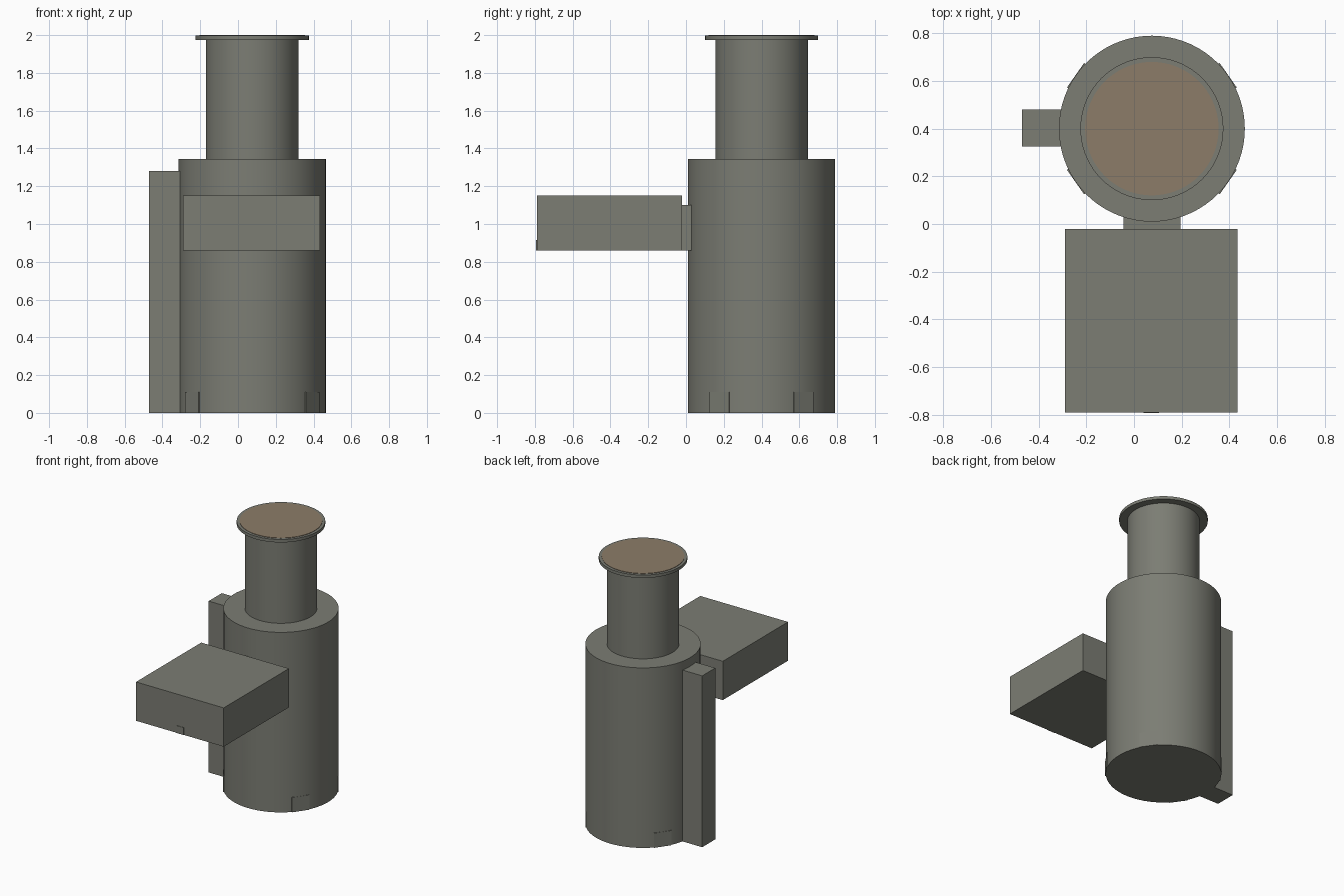
import bpy
import math

cube = bpy.data.objects.get("Cube")
if cube:
    bpy.data.objects.remove(cube, do_unlink=True)

CX, CY = 0.075, 0.40  # tower axis


def material(name, rgb):
    m = bpy.data.materials.new(name)
    m.use_nodes = True
    m.diffuse_color = (*rgb, 1)
    m.node_tree.nodes["Principled BSDF"].inputs["Base Color"].default_value = (*rgb, 1)
    return m


grey = material("warm grey", (0.2, 0.205, 0.174))
brown = material("dull brown", (0.262, 0.202, 0.138))


def finish(name, mat):
    ob = bpy.context.object
    ob.name = name
    ob.data.materials.append(mat)
    return ob


def cylinder(name, radius, z0, z1, mat=grey):
    bpy.ops.mesh.primitive_cylinder_add(vertices=72, radius=radius, depth=z1 - z0,
                                        location=(CX, CY, (z0 + z1) / 2))
    bpy.ops.object.shade_smooth_by_angle(angle=math.radians(30))
    return finish(name, mat)


def box(name, x, y, z, mat=grey):
    bpy.ops.mesh.primitive_cube_add(size=1, location=[sum(r) / 2 for r in (x, y, z)])
    ob = finish(name, mat)
    ob.scale = [r[1] - r[0] for r in (x, y, z)]
    return ob


# Round tower with its narrower neck and lid
cylinder("tower_body", 0.39, 0, 1.345)
cylinder("tower_neck", 0.245, 1.345, 1.975)
cylinder("lid_rim", 0.30, 1.975, 1.997)
cylinder("lid_top", 0.28, 1.99, 2.0, brown)

# Tall post on the side
box("side_post", (-0.47, -0.30), (0.325, 0.48), (0, 1.28))

# Raised block in front, joined to the tower
box("front_block", (-0.29, 0.435), (-0.79, -0.02), (0.86, 1.15))
box("connector", (-0.045, 0.195), (-0.03, 0.03), (0.86, 1.10))
box("block_door", (0.04, 0.105), (-0.793, -0.785), (0.86, 0.915))

# Four flat doors around the foot of the tower
for i, deg in enumerate((35, 145, 215, 325)):
    a = math.radians(deg)
    door = box(f"foot_door_{i + 1}", (0, 0.02), (0, 0.125), (0, 0.11))
    door.location = (CX + 0.381 * math.cos(a), CY + 0.381 * math.sin(a), 0.055)
    door.rotation_euler.z = a
